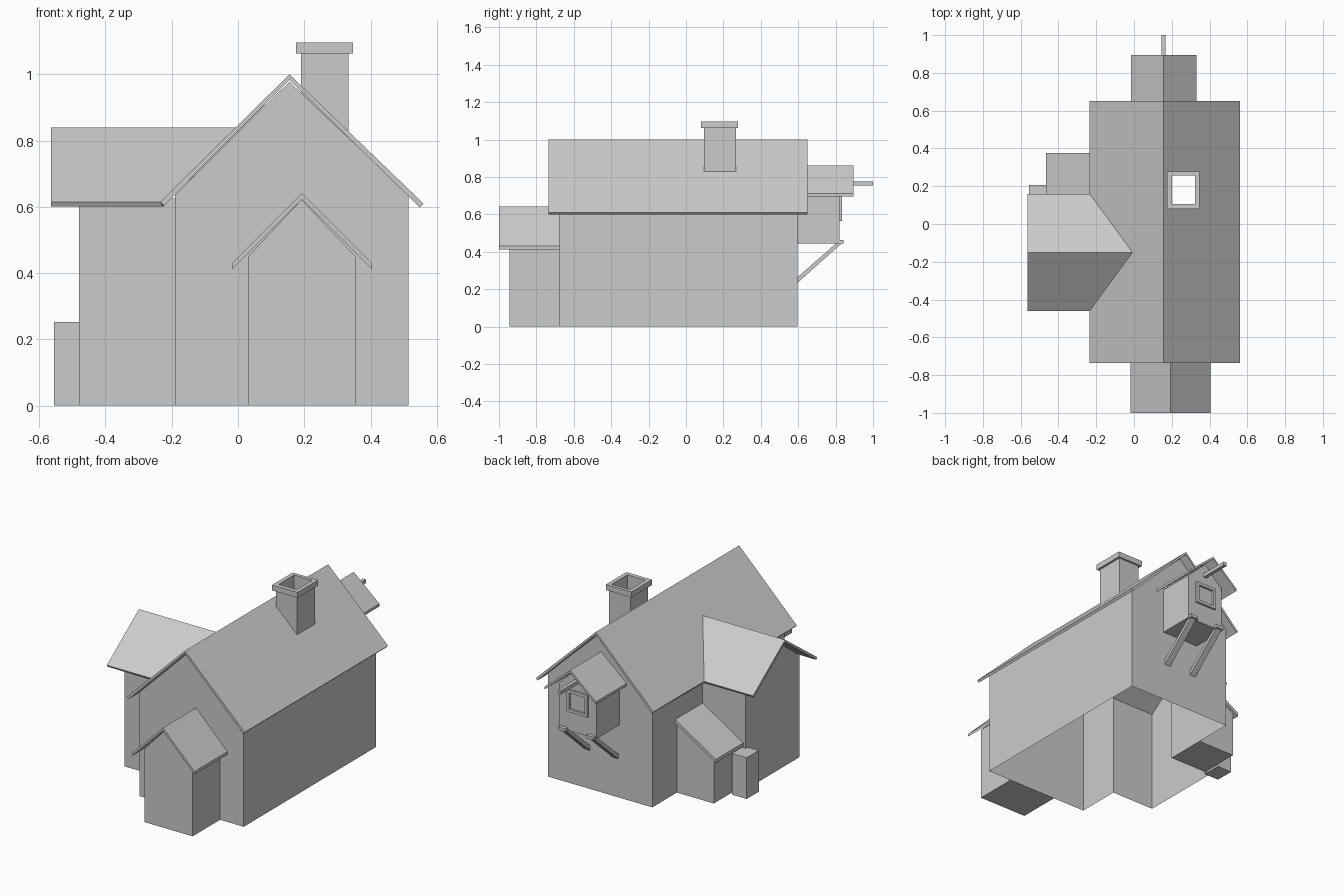
import bpy, bmesh
from mathutils import Vector

if "Cube" in bpy.data.objects:
    bpy.data.objects.remove(bpy.data.objects["Cube"])


def mesh(name, faces, thickness=0.0):
    """Object from faces given as lists of points; optional inward thickness."""
    bm = bmesh.new()
    for f in faces:
        bm.faces.new([bm.verts.new(p) for p in f])
    bmesh.ops.remove_doubles(bm, verts=bm.verts, dist=1e-4)
    bmesh.ops.recalc_face_normals(bm, faces=bm.faces)
    me = bpy.data.meshes.new(name)
    bm.to_mesh(me)
    bm.free()
    ob = bpy.data.objects.new(name, me)
    bpy.context.collection.objects.link(ob)
    if thickness:
        m = ob.modifiers.new("thickness", 'SOLIDIFY')
        m.thickness, m.offset, m.use_even_offset = thickness, -1, True
    return ob


def prism(name, profile, y0, y1):
    """Extrude an xz profile along y into a closed solid."""
    a = [(x, y0, z) for x, z in profile]
    b = [(x, y1, z) for x, z in profile]
    n = len(profile)
    sides = [[a[i], a[(i + 1) % n], b[(i + 1) % n], b[i]] for i in range(n)]
    return mesh(name, [a, b] + sides)


def box(name, x0, x1, y0, y1, z0, z1):
    return prism(name, [(x0, z0), (x1, z0), (x1, z1), (x0, z1)], y0, y1)


def gable_roof(name, x0, xr, x1, z_eave, z_ridge, y0, y1, t):
    return prism(name, [(x0, z_eave), (xr, z_ridge), (x1, z_eave), (x1, z_eave - t),
                        (xr, z_ridge - t), (x0, z_eave - t)], y0, y1)


def ring(name, outer, inner, lo, hi, axis):
    """Rectangular tube; rectangles are (u0, u1, v0, v1), extruded along axis."""
    def loop(r, h):
        pts = [(r[0], r[2]), (r[1], r[2]), (r[1], r[3]), (r[0], r[3])]
        return [(u, v, h) if axis == 'z' else (u, h, v) for u, v in pts]
    loops = [loop(outer, lo), loop(outer, hi), loop(inner, hi), loop(inner, lo)]
    faces = []
    for k in range(4):
        p, q = loops[k], loops[(k + 1) % 4]
        faces += [[p[i], p[(i + 1) % 4], q[(i + 1) % 4], q[i]] for i in range(4)]
    return mesh(name, faces)


# Main walls and side wing: thin shell, open underneath
L, R, F, B = -0.19, 0.515, -0.68, 0.597
WX, WF, WB, H, WH = -0.48, -0.41, 0.11, 0.635, 0.625


def gable(y):
    return [(L, y, 0), (R, y, 0), (R, y, H), (0.155, y, 0.978), (L, y, H)]


def wall(x0, y0, x1, y1, h):
    return [(x0, y0, 0), (x1, y1, 0), (x1, y1, h), (x0, y0, h)]


mesh("house_walls", [
    gable(F), gable(B), wall(R, F, R, B, H),
    wall(L, F, L, WF, H), wall(L, WB, L, B, H),
    wall(L, WF, WX, WF, WH), wall(L, WB, WX, WB, WH),
    [(WX, WF, 0), (WX, WB, 0), (WX, WB, WH), (WX, -0.15, 0.818), (WX, WF, WH)]])

# Main roof with the wing roof joined along its valleys
RF, RB, EL, ER = -0.735, 0.65, -0.235, 0.56
ridge_f, ridge_b = (0.155, RF, 1.0), (0.155, RB, 1.0)
v_f, v_top, v_b = (EL, -0.46, 0.615), (-0.008, -0.15, 0.839), (EL, 0.16, 0.615)
w_f, w_top, w_b = (-0.565, -0.46, 0.615), (-0.565, -0.15, 0.839), (-0.565, 0.16, 0.615)
roof = mesh("house_roof", [
    [(ER, RF, 0.61), (ER, RB, 0.61), ridge_b, ridge_f],
    [(EL, RF, 0.615), ridge_f, ridge_b, (EL, RB, 0.615), v_b, v_top, v_f],
    [w_f, v_f, v_top, w_top], [w_b, w_top, v_top, v_b]])
for p in roof.data.polygons:          # all normals face the sky
    if p.normal.z < 0:
        p.flip()
m = roof.modifiers.new("thickness", 'SOLIDIFY')
m.thickness, m.offset = 0.016, -1

# Hollow chimney through the roof
cut = box("chimney_cutter", 0.2, 0.322, 0.107, 0.257, 0.7, 1.2)
cut.hide_render = True
cut.hide_set(True)
m = roof.modifiers.new("flue", 'BOOLEAN')
m.operation, m.object, m.solver = 'DIFFERENCE', cut, 'EXACT'
flue = (0.2, 0.322, 0.107, 0.257)
ring("chimney_stack", (0.19, 0.333, 0.095, 0.266), flue, 0.81, 1.065, 'z')
ring("chimney_cap", (0.175, 0.347, 0.08, 0.278), flue, 1.063, 1.097, 'z')

# Front porch
prism("porch", [(0.03, 0), (0.355, 0), (0.355, 0.45), (0.192, 0.622), (0.03, 0.45)], -0.945, F)
gable_roof("porch_roof", -0.018, 0.193, 0.405, 0.43, 0.641, -1.0, F, 0.018)

# Rear hanging bay with gable roof and hoist beam
prism("rear_bay", [(0.03, 0.445), (0.28, 0.445), (0.28, 0.725), (0.155, 0.842), (0.03, 0.725)], B, 0.82)
gable_roof("rear_bay_roof", -0.017, 0.156, 0.33, 0.712, 0.86, B, 0.895, 0.016)
box("hoist_beam", 0.145, 0.166, 0.8, 1.0, 0.755, 0.777)

# Bay window frame and diagonal braces with end pads
ring("bay_window_frame", (0.085, 0.225, 0.565, 0.7), (0.103, 0.207, 0.583, 0.682), 0.815, 0.833, 'y')
for side, xc in (("left", 0.06), ("right", 0.25)):
    yz = [(0.597, 0.235), (0.835, 0.447), (0.805, 0.447), (0.597, 0.265)]
    a = [(xc - 0.02, y, z) for y, z in yz]
    b = [(xc + 0.02, y, z) for y, z in yz]
    mesh("bay_brace_" + side, [a, b] + [[a[i], a[(i + 1) % 4], b[(i + 1) % 4], b[i]] for i in range(4)])
    box("brace_pad_" + side, xc - 0.025, xc + 0.025, 0.8, 0.842, 0.443, 0.462)

# Lean-to shed beside the wing, and a small bin
prism("shed", [(-0.44, 0), (L, 0), (L, 0.43), (-0.44, 0.275)], WB, 0.36)
prism("shed_roof", [(-0.465, 0.26), (L, 0.43), (L, 0.452), (-0.465, 0.282)], WB, 0.376)
box("bin", -0.555, -0.455, 0.09, 0.207, 0, 0.252)
